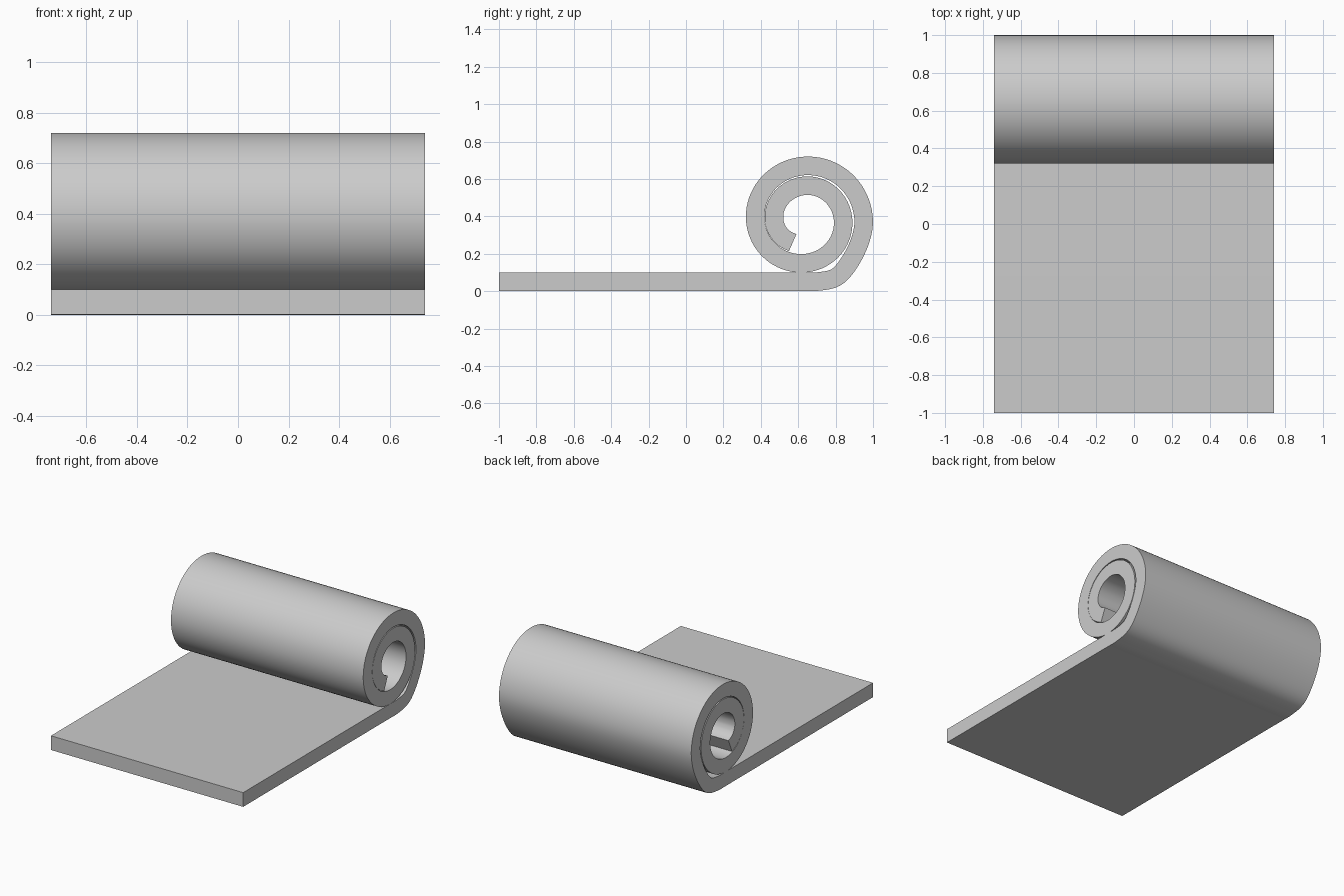
import bpy, bmesh, math
from mathutils import Vector

HALF_WIDTH = 0.74
HALF_THICK = 0.0495
CENTRE = Vector((0.64, 0.38))

if "Cube" in bpy.data.objects:
    bpy.data.objects.remove(bpy.data.objects["Cube"])


def smooth_path(keys, steps):
    """Catmull-Rom curve through 2D keys."""
    pts = [Vector(k) for k in keys]
    pts = [2 * pts[0] - pts[1]] + pts + [2 * pts[-1] - pts[-2]]
    out = []
    for a, b, c, d in zip(pts, pts[1:], pts[2:], pts[3:]):
        for i in range(steps):
            t = i / steps
            out.append(b + 0.5 * t * (c - a + t * (2*a - 5*b + 4*c - d + t * (3*(b - c) + d - a))))
    return out + [pts[-2]]


# Colour
grey = bpy.data.materials.new("plain_grey")
grey.use_nodes = True
colour = (0.6, 0.6, 0.6, 1)
grey.diffuse_color = colour
grey.node_tree.nodes["Principled BSDF"].inputs["Base Color"].default_value = colour

# Centre line: flat sheet, upward bend, then a spiral of shrinking radius
bend = [(0.62, 0.05), (0.70, 0.051), (0.80, 0.073), (0.87, 0.148), (0.929, 0.264)]
radii = [(0, 0.31), (90, 0.29), (180, 0.27), (270, 0.23),
         (360, 0.20), (450, 0.184), (540, 0.169), (600, 0.139)]
spiral = [CENTRE + p.y * Vector((math.cos(math.radians(p.x)), math.sin(math.radians(p.x))))
          for p in smooth_path(radii, 4)]
line = [Vector((-1, 0.05))] + smooth_path(bend + spiral, 5)

# Thicken the centre line and extrude it across the width
bm = bmesh.new()
rings = []
for i, p in enumerate(line):
    tangent = (line[min(i + 1, len(line) - 1)] - line[max(i - 1, 0)]).normalized()
    normal = Vector((-tangent.y, tangent.x)) * HALF_THICK
    ring = []
    for x, side in ((-1, -1), (1, -1), (1, 1), (-1, 1)):
        q = p + side * normal
        ring.append(bm.verts.new((x * HALF_WIDTH, q.x, q.y)))
    rings.append(ring)
for r, s in zip(rings, rings[1:]):
    for k in range(4):
        n = (k + 1) % 4
        bm.faces.new((r[k], r[n], s[n], s[k]))
bm.faces.new(rings[0])
bm.faces.new(rings[-1])
bmesh.ops.recalc_face_normals(bm, faces=bm.faces)
lowest = min(v.co.z for v in bm.verts)
bmesh.ops.translate(bm, verts=bm.verts, vec=(0, 0, -lowest))

mesh = bpy.data.meshes.new("rolled_mat")
bm.to_mesh(mesh)
bm.free()
mesh.materials.append(grey)
mat_obj = bpy.data.objects.new("rolled_mat", mesh)
bpy.context.collection.objects.link(mat_obj)
bpy.context.view_layer.objects.active = mat_obj
mat_obj.select_set(True)
bpy.ops.object.shade_smooth_by_angle(angle=math.radians(30))
